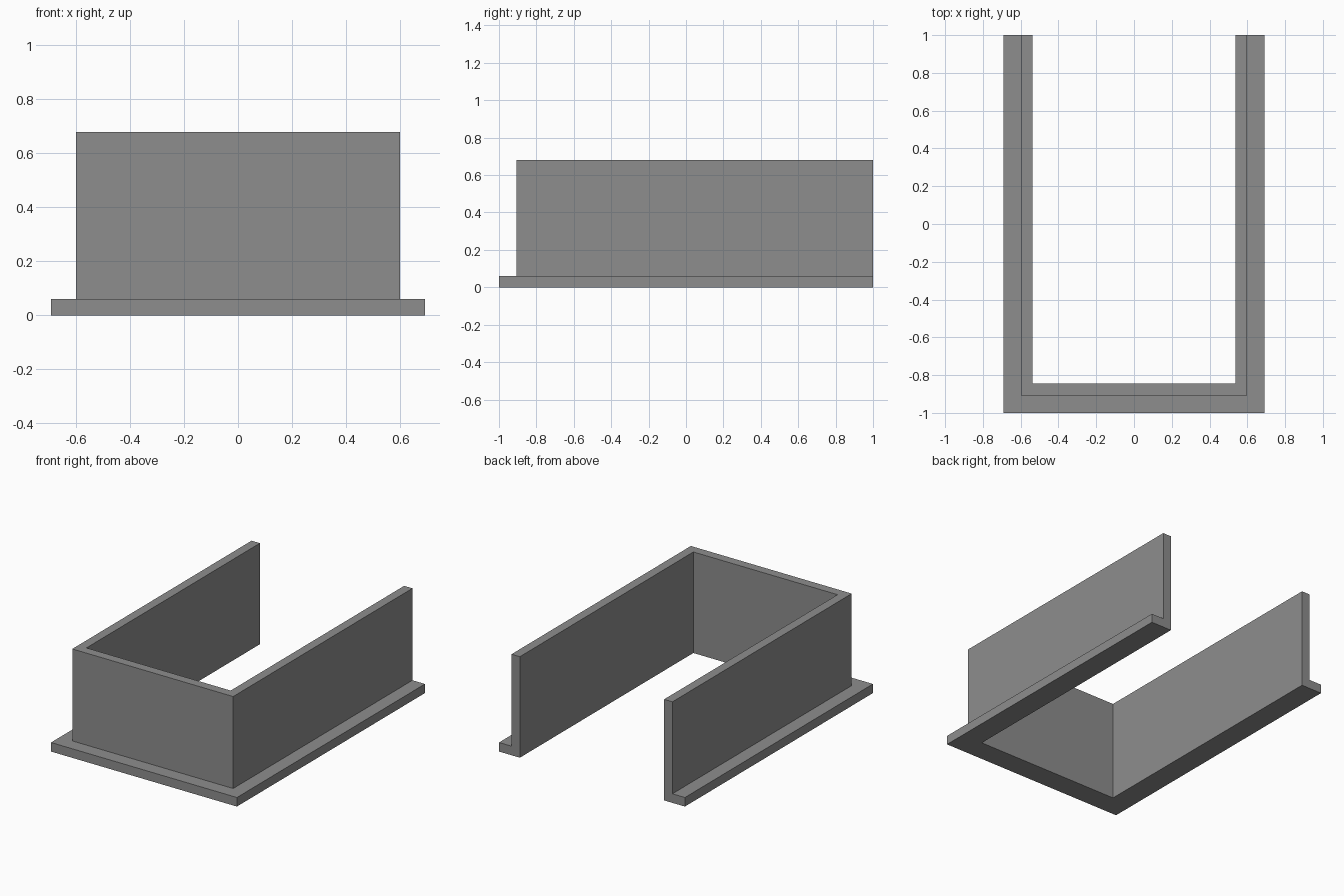
import bpy, bmesh

if "Cube" in bpy.data.objects:
    bpy.data.objects.remove(bpy.data.objects["Cube"])

# Flat grey finish
grey = bpy.data.materials.new("grey")
grey.diffuse_color = (0.27, 0.27, 0.27, 1)
grey.use_nodes = True
grey.node_tree.nodes["Principled BSDF"].inputs["Base Color"].default_value = grey.diffuse_color

# L-shaped section: (distance out from the inner wall face, height)
WALL, FLANGE, LIP, TOP = 0.062, 0.155, 0.061, 0.68
section = [(0, 0), (FLANGE, 0), (FLANGE, LIP), (WALL, LIP), (WALL, TOP), (0, TOP)]

# U-shaped path of the inner face, open at the back: (x, y, outward x, outward y)
IX, IY = 0.537, -0.845
path = [(-IX, 1, -1, 0), (-IX, IY, -1, -1), (IX, IY, 1, -1), (IX, 1, 1, 0)]

# Sweep the section along the path with mitred corners
bm = bmesh.new()
rings = [[bm.verts.new((x + d * ox, y + d * oy, z)) for d, z in section]
         for x, y, ox, oy in path]
n = len(section)
for a, b in zip(rings, rings[1:]):
    for i in range(n):
        j = (i + 1) % n
        bm.faces.new((a[i], a[j], b[j], b[i]))

# End caps
bm.faces.new(rings[0])
bm.faces.new(rings[-1])
bmesh.ops.recalc_face_normals(bm, faces=bm.faces)

mesh = bpy.data.meshes.new("flanged_surround")
bm.to_mesh(mesh)
bm.free()
mesh.materials.append(grey)
bpy.context.collection.objects.link(bpy.data.objects.new("flanged_surround", mesh))
